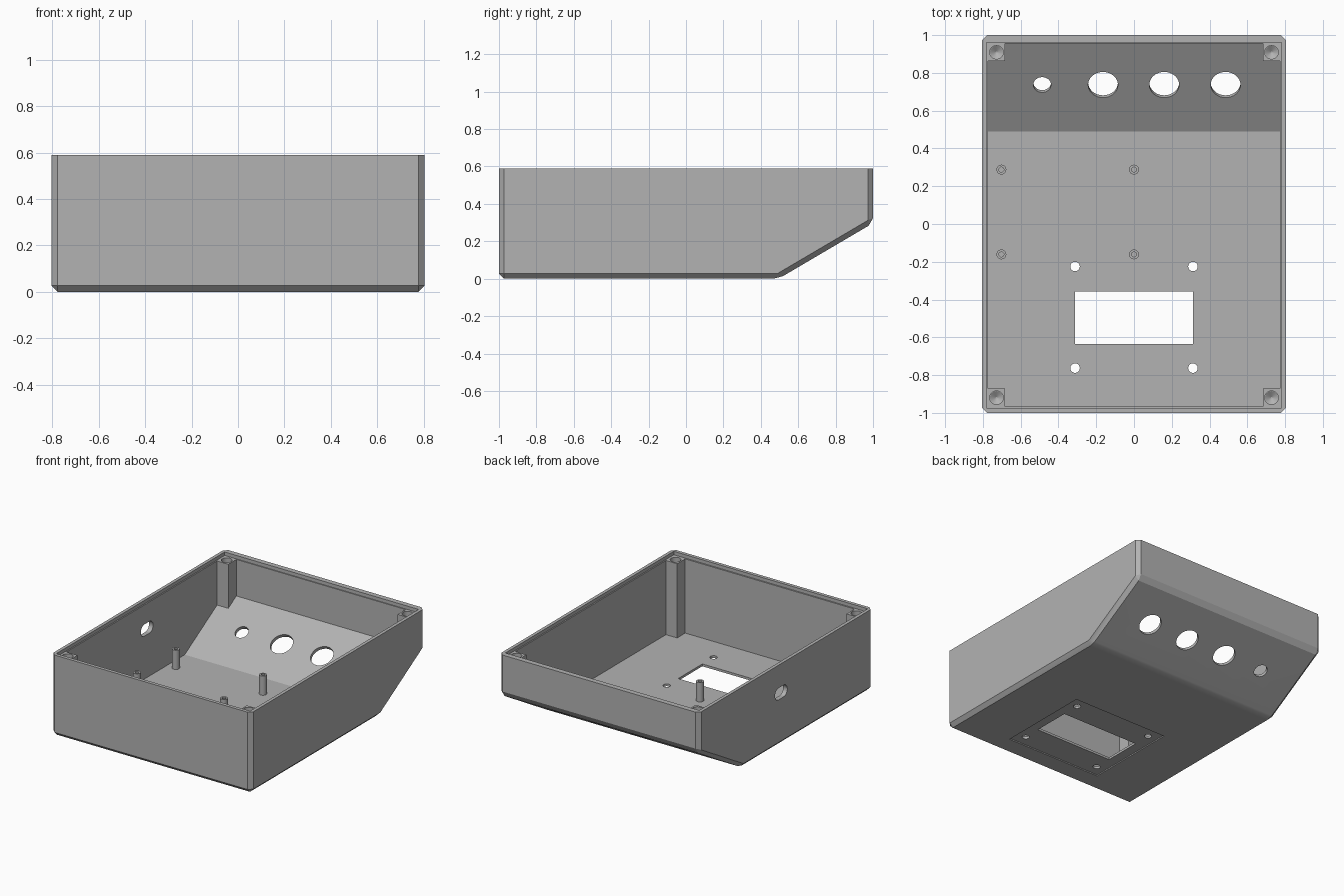
import bpy, bmesh, math
from mathutils import Matrix, Vector

old = bpy.data.objects.get("Cube")
if old:
    bpy.data.objects.remove(old, do_unlink=True)

# Single plain grey plastic
grey = bpy.data.materials.new("grey plastic")
grey.use_nodes = True
COLOUR = (0.45, 0.45, 0.45, 1)
grey.diffuse_color = COLOUR
grey.node_tree.nodes["Principled BSDF"].inputs["Base Color"].default_value = COLOUR

W, H, CHAMFER = 0.805, 0.59, 0.027
FLOOR = 0.025
SLOPE = math.radians(30.5)


def add_object(name, bm):
    bmesh.ops.recalc_face_normals(bm, faces=bm.faces)
    mesh = bpy.data.meshes.new(name)
    bm.to_mesh(mesh)
    bm.free()
    mesh.materials.append(grey)
    obj = bpy.data.objects.new(name, mesh)
    bpy.context.collection.objects.link(obj)
    return obj


def prism(bm, profile, half_width):
    """Extrude a (y, z) profile across x."""
    face = bm.faces.new([bm.verts.new((-half_width, y, z)) for y, z in profile])
    out = bmesh.ops.extrude_face_region(bm, geom=[face])
    moved = [v for v in out["geom"] if isinstance(v, bmesh.types.BMVert)]
    bmesh.ops.translate(bm, verts=moved, vec=(2 * half_width, 0, 0))


def box(bm, x0, x1, y0, y1, z0, z1):
    matrix = Matrix.Translation(((x0 + x1) / 2, (y0 + y1) / 2, (z0 + z1) / 2))
    bmesh.ops.create_cube(bm, size=1, matrix=matrix @ Matrix.Diagonal((x1 - x0, y1 - y0, z1 - z0, 1)))


def rod(bm, centre, r, depth, turn=Matrix.Identity(4), r_low=None):
    bmesh.ops.create_cone(bm, cap_ends=True, segments=32, radius1=r if r_low is None else r_low,
                          radius2=r, depth=depth, matrix=Matrix.Translation(centre) @ turn)


def cut(obj, bm):
    """Subtract the bmesh from the object and drop the cutter."""
    cutter = add_object("cutter", bm)
    cutter.hide_render = True
    mod = obj.modifiers.new("cut", "BOOLEAN")
    mod.operation, mod.solver, mod.object = "DIFFERENCE", "EXACT", cutter
    bpy.context.view_layer.objects.active = obj
    bpy.ops.object.modifier_apply(modifier=mod.name)
    bpy.data.objects.remove(cutter, do_unlink=True)


def finish(obj):
    bpy.ops.object.select_all(action="DESELECT")
    obj.select_set(True)
    bpy.context.view_layer.objects.active = obj
    bpy.ops.object.shade_smooth_by_angle(angle=math.radians(20))
    obj.modifiers.new("flat_panels", "WEIGHTED_NORMAL").keep_sharp = True


# Outer case: chamfered everywhere but the open rim
bm = bmesh.new()
prism(bm, [(-1, 0), (0.495, 0), (1, 0.297), (1, H), (-1, H)], W)
edges = [e for e in bm.edges if any(v.co.z < H - 0.01 for v in e.verts)]
bmesh.ops.bevel(bm, geom=edges, offset=CHAMFER, offset_type="OFFSET", segments=1,
                profile=0.5, affect="EDGES")
case = add_object("case", bm)

# Hollow interior following the sloped panel
back, crease = 0.955, 0.49
rise = FLOOR + (back - crease) * math.tan(SLOPE)
bm = bmesh.new()
prism(bm, [(-0.965, FLOOR), (crease, FLOOR), (back, rise), (back, 0.7), (-0.965, 0.7)], 0.772)
cut(case, bm)

# Lid ledge around the rim
bm = bmesh.new()
box(bm, -0.781, 0.781, -0.975, 0.962, H - 0.025, 0.7)
cut(case, bm)

# Shallow display recess underneath
bm = bmesh.new()
box(bm, -0.385, 0.385, -0.845, -0.145, -0.05, 0.008)
cut(case, bm)

# Display window with its four screw holes
bm = bmesh.new()
box(bm, -0.313, 0.313, -0.635, -0.357, -0.1, 0.1)
cut(case, bm)
bm = bmesh.new()
for x in (-0.312, 0.312):
    for y in (-0.763, -0.225):
        rod(bm, (x, y, 0), 0.025, 0.2)
cut(case, bm)

# Round openings square to the sloped panel
bm = bmesh.new()
for x, r in ((-0.486, 0.047), (-0.164, 0.079), (0.16, 0.079), (0.485, 0.079)):
    z = FLOOR + (0.737 - crease) * math.tan(SLOPE)
    rod(bm, (x, 0.737, z), r, 0.15, Matrix.Rotation(SLOPE, 4, "X"))
cut(case, bm)

# Rounded cable slot in one side wall
bm = bmesh.new()
outline = []
for i in range(32):
    a = 2 * math.pi * (i + 0.5) / 32
    shift = math.copysign(0.028, math.cos(a))
    outline.append((0.055 + shift + 0.043 * math.cos(a), 0.38 + 0.043 * math.sin(a)))
prism(bm, outline, 0.1)
bmesh.ops.translate(bm, verts=bm.verts, vec=(-0.79, 0, 0))
cut(case, bm)
finish(case)

# Corner screw posts, the back pair standing on the slope
TOP = H - 0.025
for side, sx in (("right", -1), ("left", 1)):
    for end, y0, y1 in (("front", -0.967, -0.872), ("back", 0.862, 0.957)):
        bm = bmesh.new()
        box(bm, -0.046, 0.046, y0, y1, FLOOR - 0.005, TOP)
        if end == "back":
            for v in bm.verts:
                if v.co.z < TOP - 0.01:
                    v.co.z = FLOOR - 0.005 + (v.co.y - crease) * math.tan(SLOPE)
        bmesh.ops.translate(bm, verts=bm.verts, vec=(sx * 0.728, 0, 0))
        post = add_object(f"{end}_{side}_post", bm)
        centre = Vector((sx * 0.728, (y0 + y1) / 2, 0))
        bm = bmesh.new()
        rod(bm, centre + Vector((0, 0, TOP)), 0.036, 0.16)
        cut(post, bm)
        bm = bmesh.new()
        rod(bm, centre + Vector((0, 0, TOP - 0.09)), 0.036, 0.022, r_low=0.004)
        cut(post, bm)
        finish(post)

# Circuit board standoffs with pilot holes
for side, x in (("right", -0.702), ("centre", 0)):
    for end, y in (("front", -0.161), ("back", 0.288)):
        bm = bmesh.new()
        rod(bm, (x, y, 0.0925), 0.026, 0.145)
        standoff = add_object(f"{end}_{side}_standoff", bm)
        bm = bmesh.new()
        rod(bm, (x, y, 0.16), 0.013, 0.2)
        cut(standoff, bm)
        finish(standoff)
